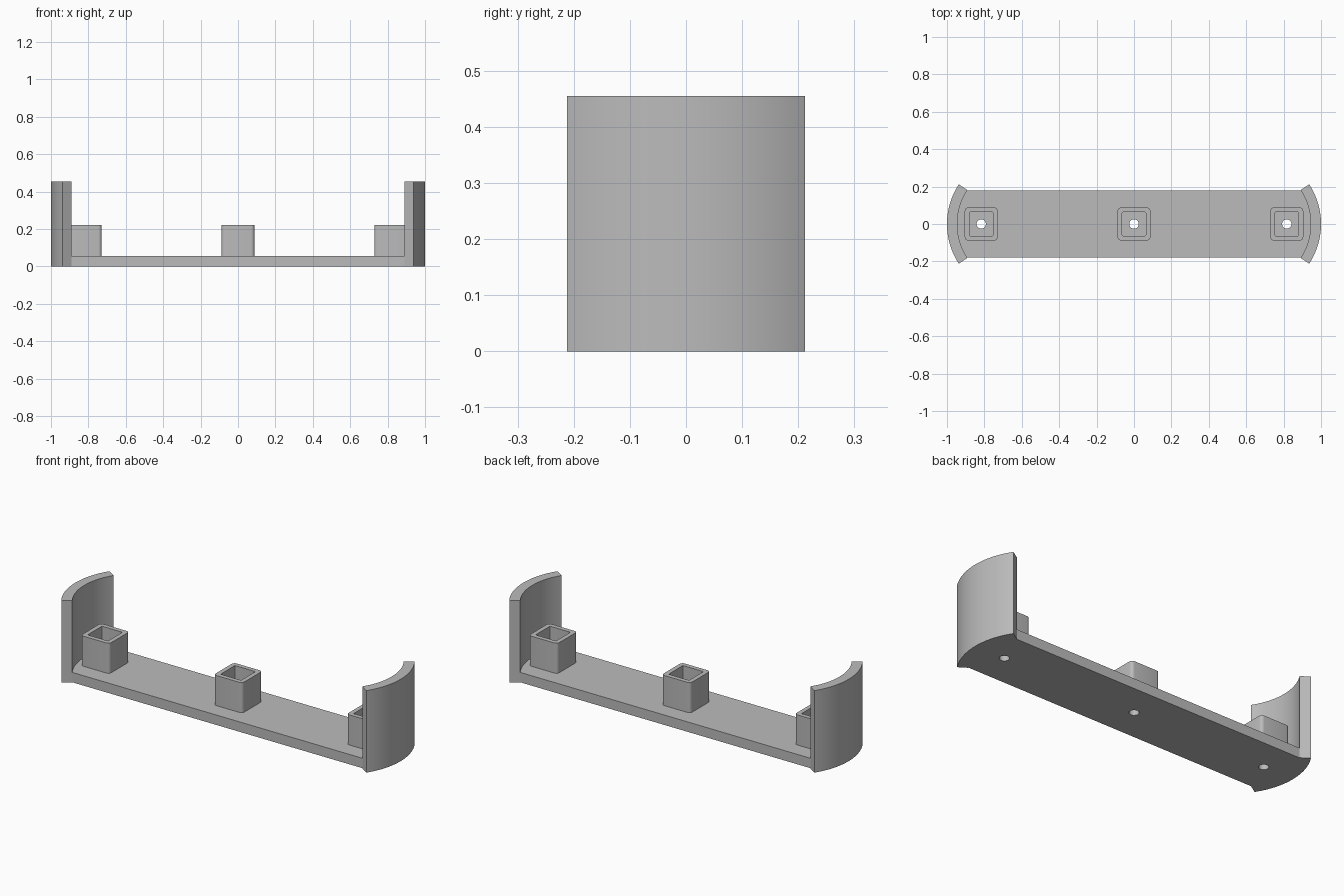
import bpy, bmesh, math

cube = bpy.data.objects.get("Cube")
if cube:
    bpy.data.objects.remove(cube, do_unlink=True)

grey = bpy.data.materials.new("plain grey")
grey.use_nodes = True
COLOUR = (0.5, 0.5, 0.5, 1)
grey.diffuse_color = COLOUR
grey.node_tree.nodes["Principled BSDF"].inputs["Base Color"].default_value = COLOUR

PLATE_TOP, WALL_TOP, POST_TOP = 0.055, 0.455, 0.222
OUTER_R, INNER_R = 0.388, 0.333
ARC_X = 1 - OUTER_R
SWEEP = math.radians(33.1)
PLATE_Y = 0.18
POSTS = (-0.817, 0, 0.817)


def prism(name, outline, z0, z1):
    """Extrude a closed outline from z0 to z1."""
    bm = bmesh.new()
    face = bm.faces.new([bm.verts.new((x, y, z0)) for x, y in outline])
    up = bmesh.ops.extrude_face_region(bm, geom=[face])["geom"]
    for v in up:
        if isinstance(v, bmesh.types.BMVert):
            v.co.z = z1
    bmesh.ops.recalc_face_normals(bm, faces=bm.faces)
    mesh = bpy.data.meshes.new(name)
    bm.to_mesh(mesh)
    bm.free()
    mesh.materials.append(grey)
    obj = bpy.data.objects.new(name, mesh)
    bpy.context.collection.objects.link(obj)
    return obj


def arc(cx, cy, r, a0, a1, n):
    steps = [a0 + (a1 - a0) * i / n for i in range(n + 1)]
    return [(cx + r * math.cos(a), cy + r * math.sin(a)) for a in steps]


def rounded_square(cx, half, r):
    """Square outline with rounded corners."""
    pts = []
    for k, (sx, sy) in enumerate(((1, 1), (-1, 1), (-1, -1), (1, -1))):
        a = k * math.pi / 2
        pts += arc(cx + sx * (half - r), sy * (half - r), r, a, a + math.pi / 2, 5)
    return pts


def combine(target, tool, operation):
    """Apply a boolean and delete the helper."""
    tool.hide_render = True
    mod = target.modifiers.new("combine", "BOOLEAN")
    mod.operation, mod.object, mod.solver = operation, tool, "EXACT"
    bpy.context.view_layer.objects.active = target
    bpy.ops.object.modifier_apply(modifier=mod.name)
    bpy.data.objects.remove(tool, do_unlink=True)


# Base plate, reaching into the middle of each curved wall
mid_r = (OUTER_R + INNER_R) / 2
half_angle = math.asin(PLATE_Y / mid_r)
end = arc(ARC_X, 0, mid_r, -half_angle, half_angle, 16)
base = prism("base_with_end_walls", end + [(-x, -y) for x, y in end], 0, PLATE_TOP)

# Curved end walls
for side in (1, -1):
    outline = (arc(ARC_X, 0, OUTER_R, -SWEEP, SWEEP, 32)
               + arc(ARC_X, 0, INNER_R, SWEEP, -SWEEP, 32))
    wall = prism("wall", [(side * x, y) for x, y in outline], 0, WALL_TOP)
    combine(base, wall, "UNION")

# Screw holes through the plate
for x in POSTS:
    hole = prism("hole", arc(x, 0, 0.025, 0, math.tau * 31 / 32, 31), -0.1, 0.1)
    combine(base, hole, "DIFFERENCE")

# Hollow square posts
posts = []
for name, x in zip(("right_post", "middle_post", "left_post"), POSTS):
    post = prism(name, rounded_square(x, 0.088, 0.018), PLATE_TOP, POST_TOP)
    socket = prism("socket", rounded_square(x, 0.063, 0.004), 0, 0.3)
    combine(post, socket, "DIFFERENCE")
    posts.append(post)

# Smooth curves with sharp edges
for obj in [base] + posts:
    bpy.ops.object.select_all(action="DESELECT")
    obj.select_set(True)
    bpy.context.view_layer.objects.active = obj
    bpy.ops.object.shade_smooth_by_angle(angle=math.radians(30))
